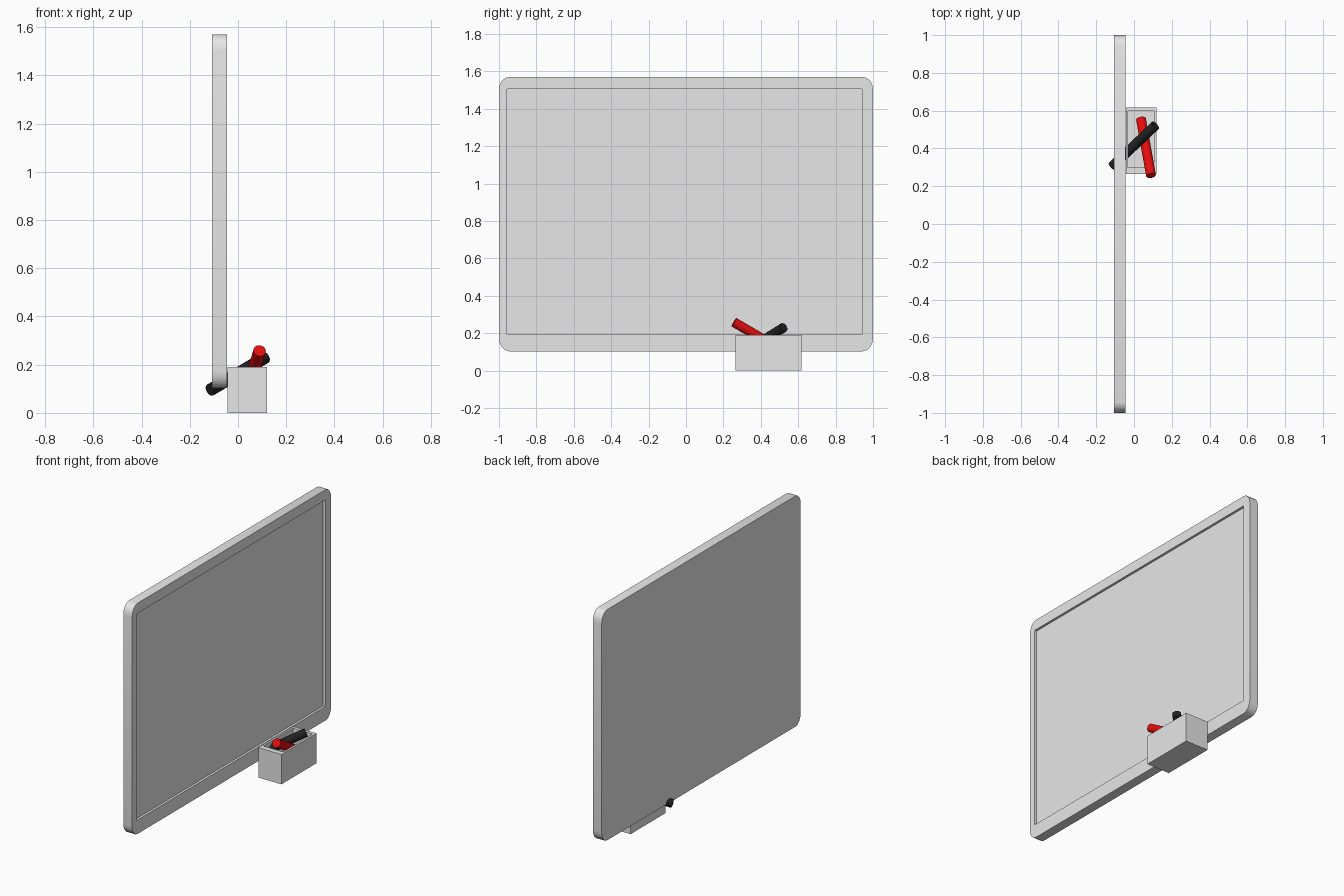
import bpy, bmesh
from math import sin, cos, pi
from mathutils import Vector

cube = bpy.data.objects.get("Cube")
if cube:
    bpy.data.objects.remove(cube, do_unlink=True)


def material(name, color):
    m = bpy.data.materials.new(name)
    m.use_nodes = True
    m.diffuse_color = color
    m.node_tree.nodes["Principled BSDF"].inputs["Base Color"].default_value = color
    return m


white = material("white", (0.8, 0.8, 0.8, 1))
red = material("red", (0.8, 0.004, 0.004, 1))
black = material("black", (0.016, 0.016, 0.016, 1))


def finish(name, bm, mat):
    bmesh.ops.recalc_face_normals(bm, faces=bm.faces)
    mesh = bpy.data.meshes.new(name)
    bm.to_mesh(mesh)
    bm.free()
    mesh.materials.append(mat)
    obj = bpy.data.objects.new(name, mesh)
    bpy.context.collection.objects.link(obj)
    return obj


def recessed_block(name, corners, inner, back, front, floor, place):
    """Solid with a pocket: corners holds one point list per outer corner,
    inner holds the matching pocket corners, place maps (u, v, depth) to xyz."""
    bm = bmesh.new()

    def ring(points, depth):
        return [bm.verts.new(place(u, v, depth)) for u, v in points]

    outline = [p for c in corners for p in c]
    low, high = ring(outline, back), ring(outline, front)
    lip, base = ring(inner, front), ring(inner, floor)
    bm.faces.new(low)
    bm.faces.new(base)
    # outer and pocket walls
    for a, b in ((low, high), (lip, base)):
        for i in range(len(a)):
            j = (i + 1) % len(a)
            bm.faces.new((a[i], a[j], b[j], b[i]))
    # rim: a fan at every corner, a strip along every side
    n = len(corners[0])
    for k in range(len(corners)):
        last, nxt = k * n + n - 1, (k + 1) % len(corners)
        for i in range(k * n, last):
            bm.faces.new((lip[k], high[i], high[i + 1]))
        bm.faces.new((lip[k], high[last], high[nxt * n], lip[nxt]))
    return finish(name, bm, white)


def rounded_corners(u0, u1, v0, v1, ru, rv, steps):
    centres = ((u1 - ru, v1 - rv), (u0 + ru, v1 - rv),
               (u0 + ru, v0 + rv), (u1 - ru, v0 + rv))
    return [[(cu + ru * cos((k + s / steps) * pi / 2),
              cv + rv * sin((k + s / steps) * pi / 2)) for s in range(steps + 1)]
            for k, (cu, cv) in enumerate(centres)]


def rectangle(u0, u1, v0, v1):
    return [(u1, v1), (u0, v1), (u0, v0), (u1, v0)]


# Board with rounded corners and a shallow writing surface
board = recessed_block(
    "board", rounded_corners(-1, 1, 0.103, 1.57, 0.055, 0.07, 4),
    rectangle(-0.957, 0.942, 0.192, 1.505),
    -0.107, -0.045, -0.06, lambda u, v, d: (d, u, v))
bpy.ops.object.select_all(action="DESELECT")
board.select_set(True)
bpy.context.view_layer.objects.active = board
bpy.ops.object.shade_smooth_by_angle()

# Open pen tray
recessed_block(
    "pen_tray", [[p] for p in rectangle(-0.043, 0.12, 0.265, 0.618)],
    rectangle(-0.032, 0.107, 0.3, 0.597),
    0, 0.19, 0.03, lambda u, v, d: (u, v, d))


# Markers leaning in the tray
def marker(name, start, end, mat):
    start, end = Vector(start), Vector(end)
    axis = end - start
    bm = bmesh.new()
    bmesh.ops.create_cone(bm, cap_ends=True, segments=16, radius1=0.026,
                          radius2=0.026, depth=axis.length)
    obj = finish(name, bm, mat)
    obj.location = (start + end) / 2
    obj.rotation_euler = axis.to_track_quat("Z", "Y").to_euler()


marker("red_marker", (0.037, 0.555, 0.085), (0.09, 0.257, 0.258), red)
marker("black_marker", (-0.115, 0.306, 0.095), (0.113, 0.522, 0.23), black)
